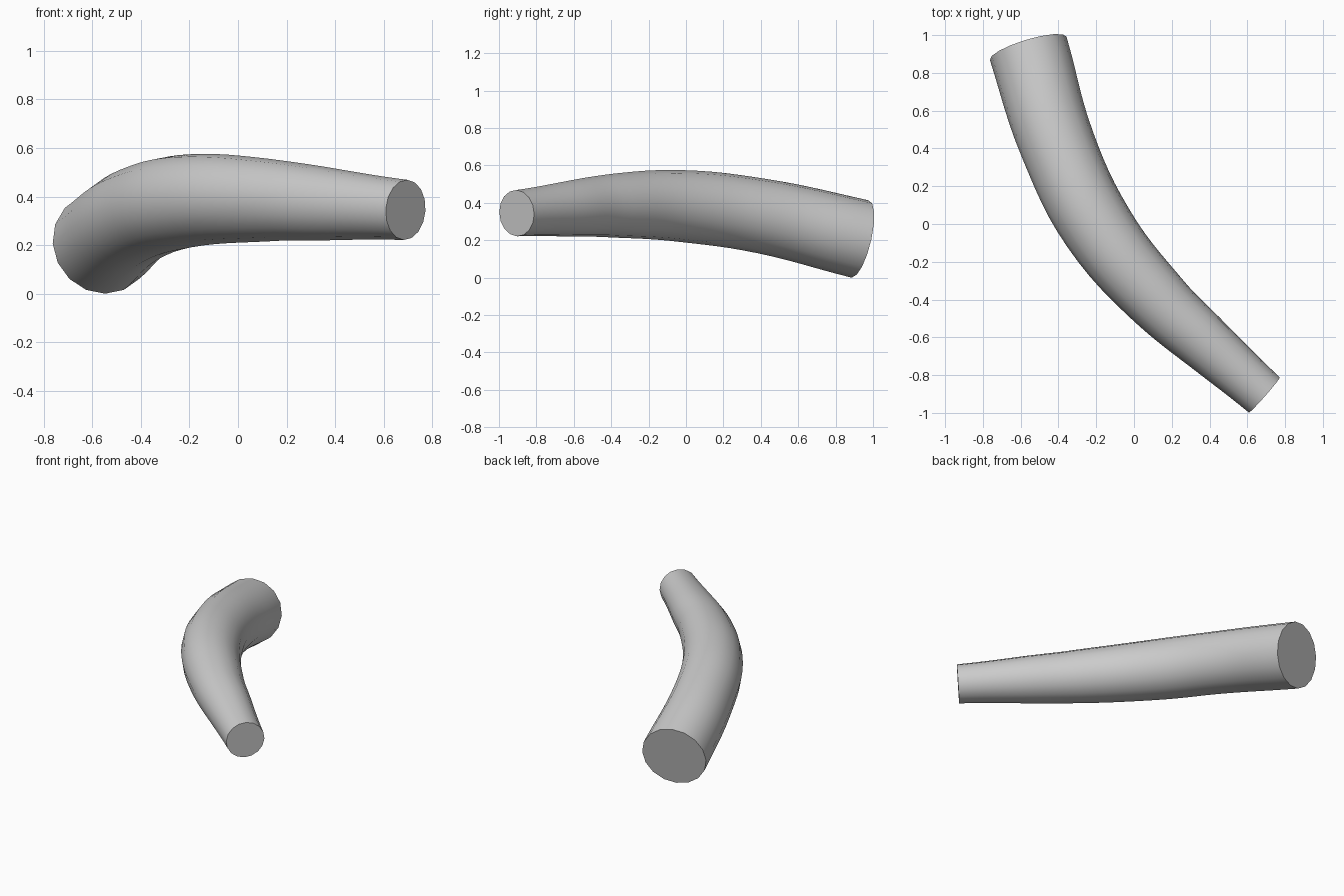
import bpy
from math import radians

if "Cube" in bpy.data.objects:
    bpy.data.objects.remove(bpy.data.objects["Cube"])

# Centre line of the tapered, bent tube: x, y, z, radius
PATH = [
    (-0.56, 0.93, 0.207, 0.212),
    (-0.405, 0.42, 0.327, 0.200),
    (-0.19, -0.02, 0.383, 0.192),
    (0.125, -0.40, 0.385, 0.170),
    (0.40, -0.65, 0.367, 0.147),
    (0.69, -0.905, 0.345, 0.124),
]

curve = bpy.data.curves.new("bent_tube", 'CURVE')
curve.dimensions = '3D'
curve.bevel_depth = 1.0
curve.bevel_resolution = 6
curve.resolution_u = 6
curve.use_fill_caps = True

spline = curve.splines.new('BEZIER')
spline.radius_interpolation = 'CARDINAL'
spline.bezier_points.add(len(PATH) - 1)
for point, (x, y, z, r) in zip(spline.bezier_points, PATH):
    point.co = (x, y, z)
    point.radius = r
    point.handle_left_type = point.handle_right_type = 'AUTO'

tube = bpy.data.objects.new("bent_tube", curve)
bpy.context.collection.objects.link(tube)

# Turn into a mesh, smooth sides with crisp end caps
bpy.context.view_layer.objects.active = tube
tube.select_set(True)
bpy.ops.object.convert(target='MESH')
bpy.ops.object.shade_smooth_by_angle(angle=radians(40))
